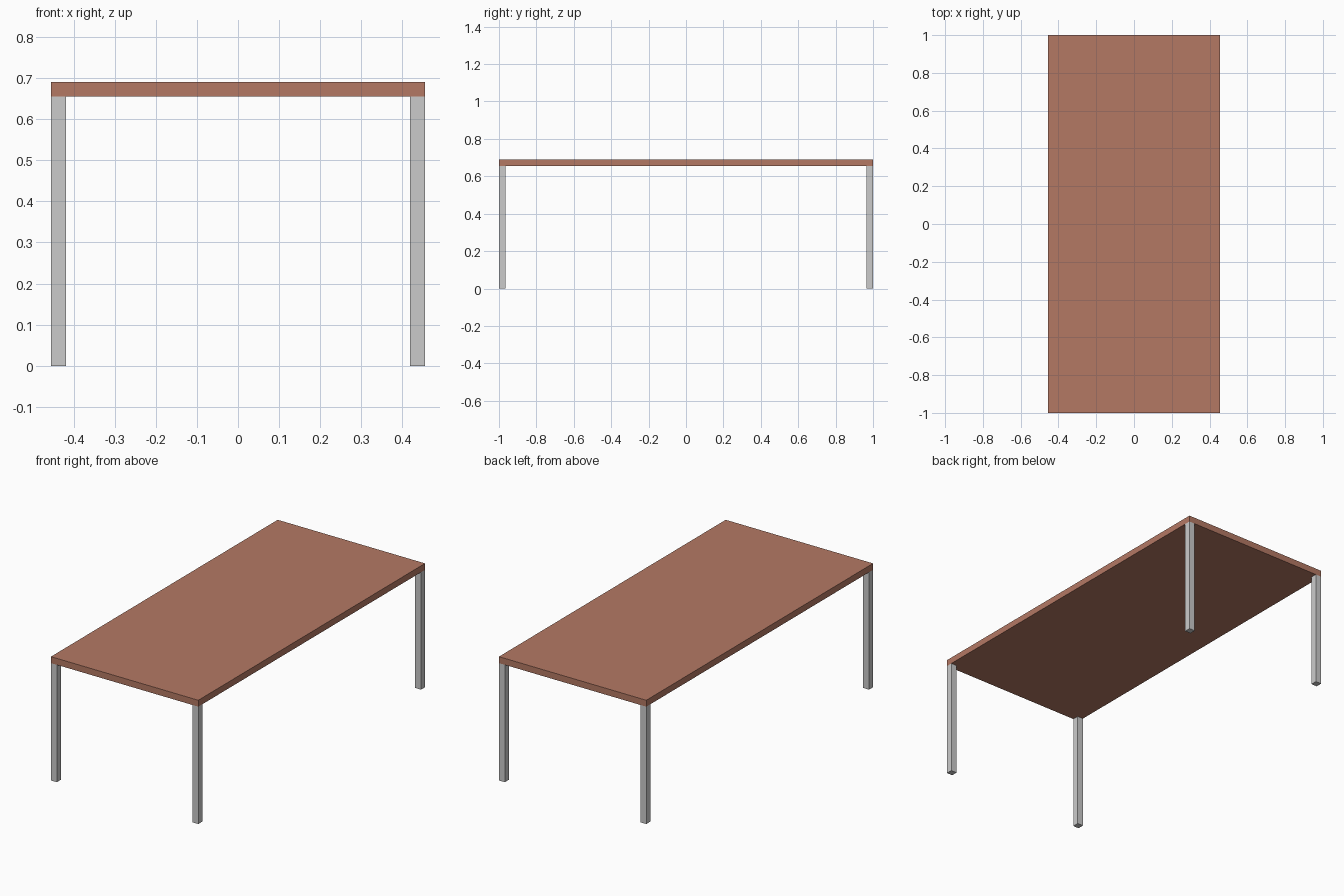
import bpy

if "Cube" in bpy.data.objects:
    bpy.data.objects.remove(bpy.data.objects["Cube"])

HALF_X, HALF_Y = 0.455, 1.0     # table footprint
TOP_Z, THICK = 0.691, 0.036     # surface height and thickness
LEG = 0.036                     # square leg width
LEG_H = TOP_Z - THICK


def box(name, center, size):
    bpy.ops.mesh.primitive_cube_add(size=1, location=center)
    ob = bpy.context.object
    ob.name = name
    ob.scale = size
    bpy.ops.object.transform_apply(location=False, rotation=False, scale=True)
    return ob


# Table top
top = box("table_top", (0, 0, TOP_Z - THICK / 2), (2 * HALF_X, 2 * HALF_Y, THICK))
wood = bpy.data.materials.new("brown_wood")
wood.diffuse_color = (0.456, 0.19, 0.127, 1)
wood.use_nodes = True
wood.node_tree.nodes["Principled BSDF"].inputs["Base Color"].default_value = wood.diffuse_color
top.data.materials.append(wood)

# Four legs flush with the corners
for y_name, sy in (("front", -1), ("back", 1)):
    for x_name, sx in (("left", -1), ("right", 1)):
        box(f"{y_name}_{x_name}_leg",
            (sx * (HALF_X - LEG / 2), sy * (HALF_Y - LEG / 2), LEG_H / 2),
            (LEG, LEG, LEG_H))
